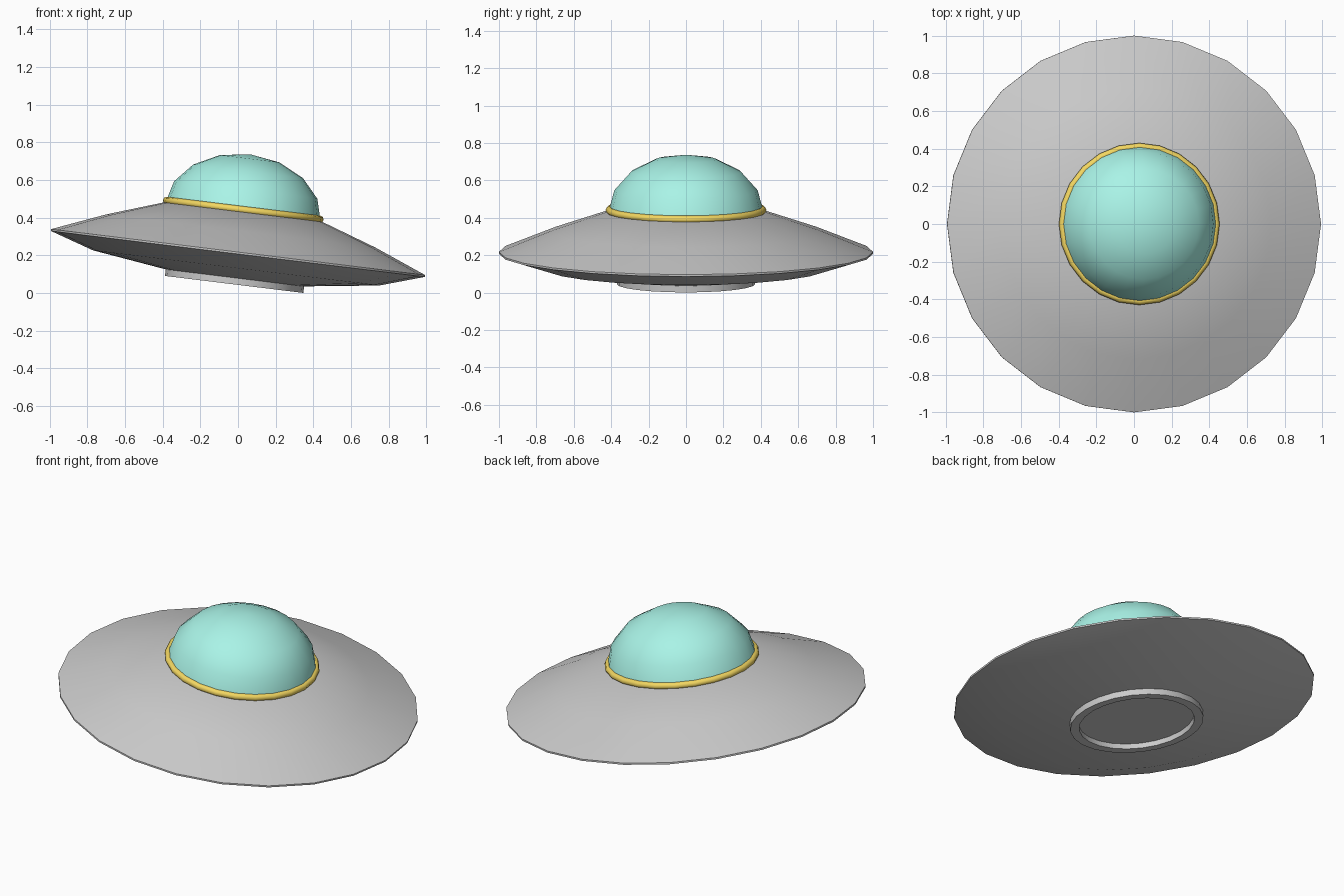
import bpy, bmesh
from math import radians, sin, cos, pi
from mathutils import Matrix

if "Cube" in bpy.data.objects:
    bpy.data.objects.remove(bpy.data.objects["Cube"])

SIDES = 24
# Whole craft is banked about the y axis
BANK = Matrix.Translation((0, 0, 0.2125)) @ Matrix.Rotation(radians(7), 4, 'Y')


def material(name, rgb):
    mat = bpy.data.materials.new(name)
    mat.diffuse_color = (*rgb, 1)
    mat.use_nodes = True
    mat.node_tree.nodes["Principled BSDF"].inputs["Base Color"].default_value = mat.diffuse_color
    return mat


def lathe(name, profile, closed=False, mat=None, angle=30):
    """Revolve (radius, height) points around the craft's axis."""
    bm = bmesh.new()
    verts = [bm.verts.new((r, 0, h)) for r, h in profile]
    pairs = list(zip(verts, verts[1:]))
    if closed:
        pairs.append((verts[-1], verts[0]))
    edges = [bm.edges.new(p) for p in pairs]
    bmesh.ops.spin(bm, geom=verts + edges, cent=(0, 0, 0), axis=(0, 0, 1),
                   angle=2 * pi, steps=SIDES, use_duplicate=False)
    bmesh.ops.remove_doubles(bm, verts=bm.verts[:], dist=1e-4)
    bmesh.ops.recalc_face_normals(bm, faces=bm.faces[:])
    mesh = bpy.data.meshes.new(name)
    bm.to_mesh(mesh)
    bm.free()
    obj = bpy.data.objects.new(name, mesh)
    bpy.context.collection.objects.link(obj)
    obj.matrix_world = BANK
    if mat:
        mesh.materials.append(mat)
    bpy.ops.object.select_all(action='DESELECT')
    obj.select_set(True)
    bpy.context.view_layer.objects.active = obj
    bpy.ops.object.shade_smooth_by_angle(angle=radians(angle))
    return obj


# Saucer hull with thin rim, shallow underside and recessed belly ring
lathe("saucer_hull", [
    (0, 0.22), (0.42, 0.22), (0.72, 0.118), (1.0, 0.005), (1.0, -0.005),
    (0.765, -0.08), (0.37, -0.133), (0.37, -0.168), (0.32, -0.168),
    (0.32, -0.138), (0, -0.138)])

# Flattened glass dome
dome = [(0.415 * cos(i * pi / 8), 0.218 + 0.31 * sin(i * pi / 8)) for i in range(4)]
lathe("dome", dome + [(0, 0.528)], mat=material("teal_glass", (0.4, 0.9, 0.8)), angle=40)

# Trim ring around the dome base
ring = [(0.41 + 0.02 * cos(i * pi / 4), 0.23 + 0.02 * sin(i * pi / 4)) for i in range(8)]
lathe("dome_ring", ring, closed=True, mat=material("gold", (0.9, 0.68, 0.12)), angle=50)
